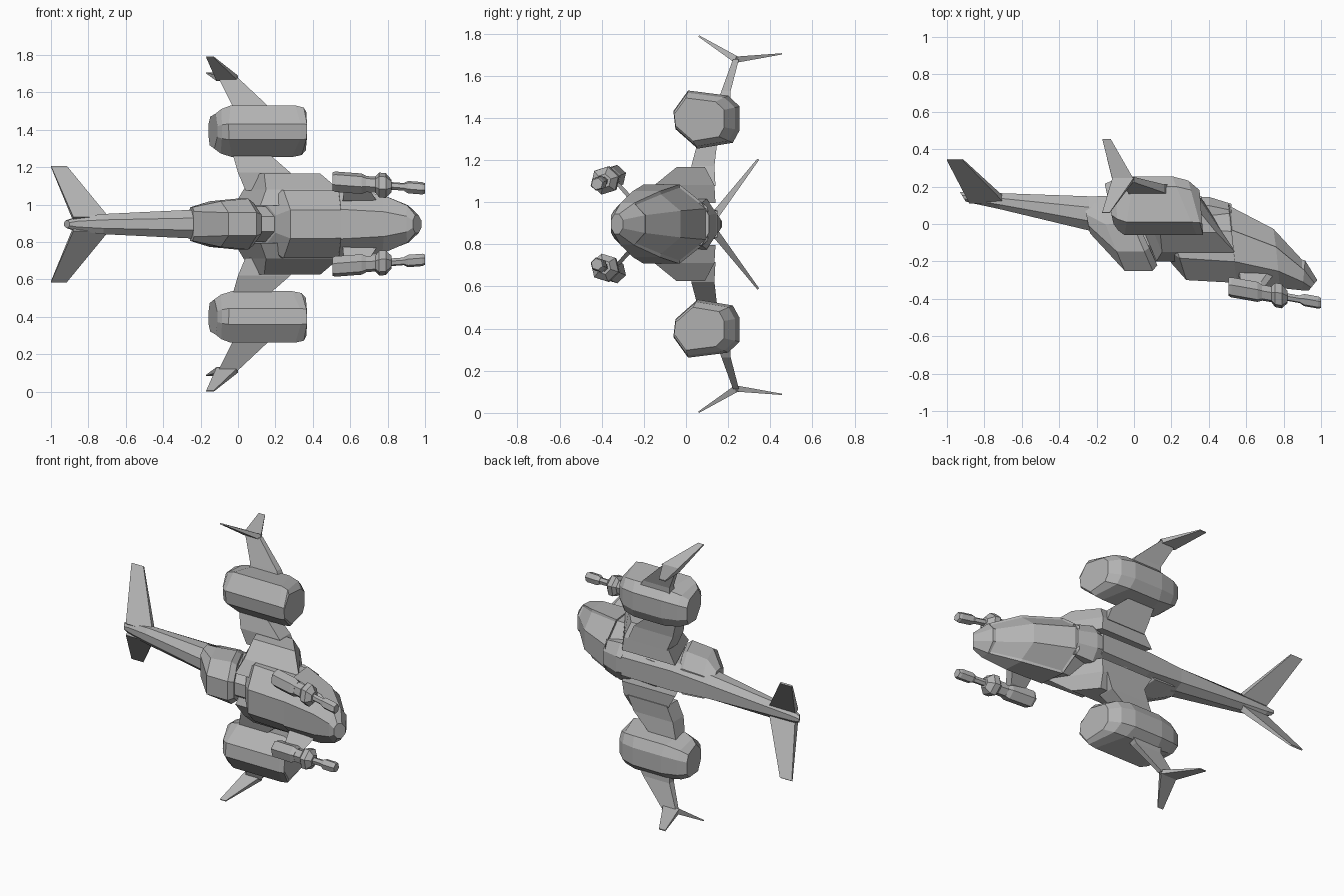
import bpy, bmesh, math
from mathutils import Vector

cube = bpy.data.objects.get("Cube")
if cube:
    bpy.data.objects.remove(cube, do_unlink=True)

MID = 0.896  # height of the symmetry plane; the craft lies on its side

grey = bpy.data.materials.new("hull_grey")
grey.use_nodes = True
grey.diffuse_color = (0.45, 0.45, 0.45, 1)
grey.node_tree.nodes["Principled BSDF"].inputs["Base Color"].default_value = (0.45, 0.45, 0.45, 1)


def loft(name, rings, mirror=False, inset=None):
    """Skin a list of equal-sized point rings and cap both ends."""
    bm = bmesh.new()
    rows = [[bm.verts.new(p) for p in ring] for ring in rings]
    n = len(rows[0])
    for a, b in zip(rows, rows[1:]):
        for i in range(n):
            j = (i + 1) % n
            bm.faces.new((a[i], a[j], b[j], b[i]))
    bm.faces.new(rows[0])
    bm.faces.new(rows[-1])
    bmesh.ops.recalc_face_normals(bm, faces=bm.faces)
    if inset:
        bm.normal_update()
        faces = [f for f in bm.faces if inset(f)]
        bmesh.ops.inset_region(bm, faces=faces, thickness=0.015, depth=-0.008)
    mesh = bpy.data.meshes.new(name)
    bm.to_mesh(mesh)
    bm.free()
    mesh.materials.append(grey)
    obj = bpy.data.objects.new(name, mesh)
    obj.location.z = MID
    bpy.context.collection.objects.link(obj)
    if mirror:
        mod = obj.modifiers.new("mirror", 'MIRROR')
        mod.use_axis = (False, False, True)
        mod.use_mirror_merge = False
    return obj


def octagon(top, bottom, half, flat_top=0.42, flat_low=0.42, low=0.28, high=0.68):
    """Eight-sided hull section between a top and a bottom (x, y) point."""
    t, b = Vector(top), Vector(bottom)
    side = [(0, flat_low), (low, 1), (high, 1), (1, flat_top)]
    pts = [(*b.lerp(t, s), w * half) for s, w in side]
    return pts + [(x, y, -z) for x, y, z in reversed(pts)]


def blade(x0, x1, y, z, dy, dz):
    """Four-point section of a wing or fin; dy, dz give its half thickness."""
    return [(x0, y - dy, z - dz), (x1, y - dy, z - dz),
            (x1, y + dy, z + dz), (x0, y + dy, z + dz)]


def rib(x0, x1, y0, y1, z, rear, front):
    """Shoulder section whose lower corners are shifted forward."""
    return [(x0, y1, z), (x1, y1, z), (x1 + front, y0, z), (x0 + rear, y0, z)]


# Main fuselage and stepped nose with recessed canopy glass
loft("fuselage", [
    octagon((0.02, 0.115), (0.2, -0.21), 0.11),
    octagon((0.15, 0.12), (0.28, -0.3), 0.182),
    octagon((0.5, 0.09), (0.55, -0.315), 0.18),
    octagon((0.56, 0.05), (0.6, -0.3), 0.16)])
loft("nose", [
    octagon((0.505, 0.105), (0.55, -0.32), 0.188),
    octagon((0.75, -0.02), (0.78, -0.342), 0.157),
    octagon((0.915, -0.195), (0.9, -0.355), 0.1),
    octagon((0.98, -0.3), (0.935, -0.355), 0.048)],
    inset=lambda f: f.normal.y > 0.25 and 0.55 < f.calc_center_median().x < 0.88)
loft("canopy_hatch", [
    octagon((0.32, 0.145), (0.32, 0.0), 0.09),
    octagon((0.4, 0.145), (0.4, 0.0), 0.12),
    octagon((0.52, 0.108), (0.52, 0.0), 0.1)])

# Tail boom running forward as a dorsal spine
loft("tail_boom", [
    octagon((-0.93, 0.17), (-0.9, 0.12), 0.02),
    octagon((-0.88, 0.17), (-0.86, 0.11), 0.036),
    octagon((-0.72, 0.165), (-0.72, 0.08), 0.054),
    octagon((-0.24, 0.148), (-0.24, -0.035), 0.077, 0.6),
    octagon((0.0, 0.15), (0.0, -0.06), 0.09, 0.7),
    octagon((0.36, 0.15), (0.36, 0.0), 0.085, 0.7)])

# Slanted belly collar and the neck joining it to the fuselage
loft("belly_collar", [
    octagon((-0.265, 0.1), (-0.235, -0.05), 0.09, 0.6, 0.75),
    octagon((-0.2, 0.115), (-0.05, -0.25), 0.122, 0.6, 0.5),
    octagon((-0.06, 0.12), (0.1, -0.25), 0.136, 0.6, 0.45),
    octagon((-0.03, 0.115), (0.125, -0.22), 0.115, 0.6, 0.45)])
loft("neck", [
    octagon((-0.06, 0.11), (0.1, -0.2), 0.095),
    octagon((0.08, 0.11), (0.24, -0.2), 0.095)])

# Side shoulders on the fuselage, swept back towards the top
loft("shoulder", [
    rib(-0.02, 0.36, -0.2, 0.14, 0.1, 0.14, 0.21),
    rib(0.03, 0.35, -0.15, 0.135, 0.185, 0.12, 0.19),
    rib(0.09, 0.33, -0.045, 0.09, 0.27, 0.05, 0.11)], mirror=True)

# Wing: inner pylon, outer panel and forked tips
loft("wing_pylon", [
    blade(0.04, 0.32, 0.085, 0.18, 0.055, 0),
    blade(0.0, 0.28, 0.08, 0.275, 0.055, 0),
    blade(-0.03, 0.16, 0.1, 0.38, 0.047, 0)], mirror=True)
loft("outer_wing", [
    blade(-0.03, 0.19, 0.18, 0.58, 0.03, 0),
    blade(-0.03, 0.16, 0.19, 0.632, 0.022, 0),
    blade(-0.105, 0.0, 0.237, 0.782, 0.014, 0)], mirror=True)
loft("lower_winglet", [
    blade(-0.115, 0.0, 0.24, 0.78, 0.009, 0.014),
    blade(-0.17, -0.13, 0.06, 0.893, 0.002, 0.003)], mirror=True)
loft("upper_winglet", [
    blade(-0.115, 0.0, 0.235, 0.78, 0.002, 0.015),
    blade(-0.17, -0.125, 0.455, 0.808, 0, 0.003)], mirror=True)

# V-shaped tail fins
loft("tail_fin", [
    blade(-0.88, -0.69, 0.125, 0.025, 0.016, -0.012),
    blade(-1.0, -0.915, 0.343, 0.308, 0.004, -0.003)], mirror=True)

# Engine nacelles: one irregular octagon scaled and leaned along the axis
NACELLE = [(-0.087, 0.136), (0.103, 0.112), (0.158, 0.06), (0.158, -0.052),
           (0.125, -0.112), (-0.042, -0.14), (-0.147, -0.047), (-0.157, 0.038)]


def nacelle_ring(x, size, lean, drop):
    return [(x + lean * y, 0.097 - drop + size * y, 0.498 + size * z)
            for y, z in NACELLE]


loft("nacelle", [nacelle_ring(*r) for r in (
    (-0.133, 0.68, -0.15, -0.01), (-0.095, 0.86, -0.06, -0.005),
    (-0.025, 1, 0.16, 0), (0.27, 1, -0.42, 0),
    (0.33, 0.92, -0.25, 0.01), (0.36, 0.74, -0.06, 0.033))], mirror=True)


# Guns: hexagonal sections along a slightly drooping axis
def gun_ring(x, r):
    d = x - 0.5
    cy, cz = -0.335 - 0.175 * d, 0.228 - 0.075 * d
    return [(x, cy + r * math.cos(k * math.pi / 3 + 0.3),
             cz + r * math.sin(k * math.pi / 3 + 0.3)) for k in range(6)]


for part, profile in {
    "gun_breech": [(0.505, 0.05), (0.52, 0.056), (0.66, 0.056), (0.685, 0.045)],
    "gun_sleeve": [(0.67, 0.044), (0.75, 0.044)],
    "gun_hub": [(0.735, 0.045), (0.755, 0.068), (0.79, 0.068), (0.82, 0.035)],
    "gun_barrel": [(0.8, 0.021), (0.91, 0.021)],
    "gun_muzzle": [(0.89, 0.024), (0.91, 0.034), (0.985, 0.034), (1.0, 0.028)],
}.items():
    loft(part, [gun_ring(*p) for p in profile], mirror=True)

# Arms holding the guns
loft("gun_mount", [
    blade(0.56, 0.74, -0.25, 0.11, 0.03, -0.018),
    blade(0.57, 0.68, -0.335, 0.205, 0.026, -0.016)], mirror=True)
